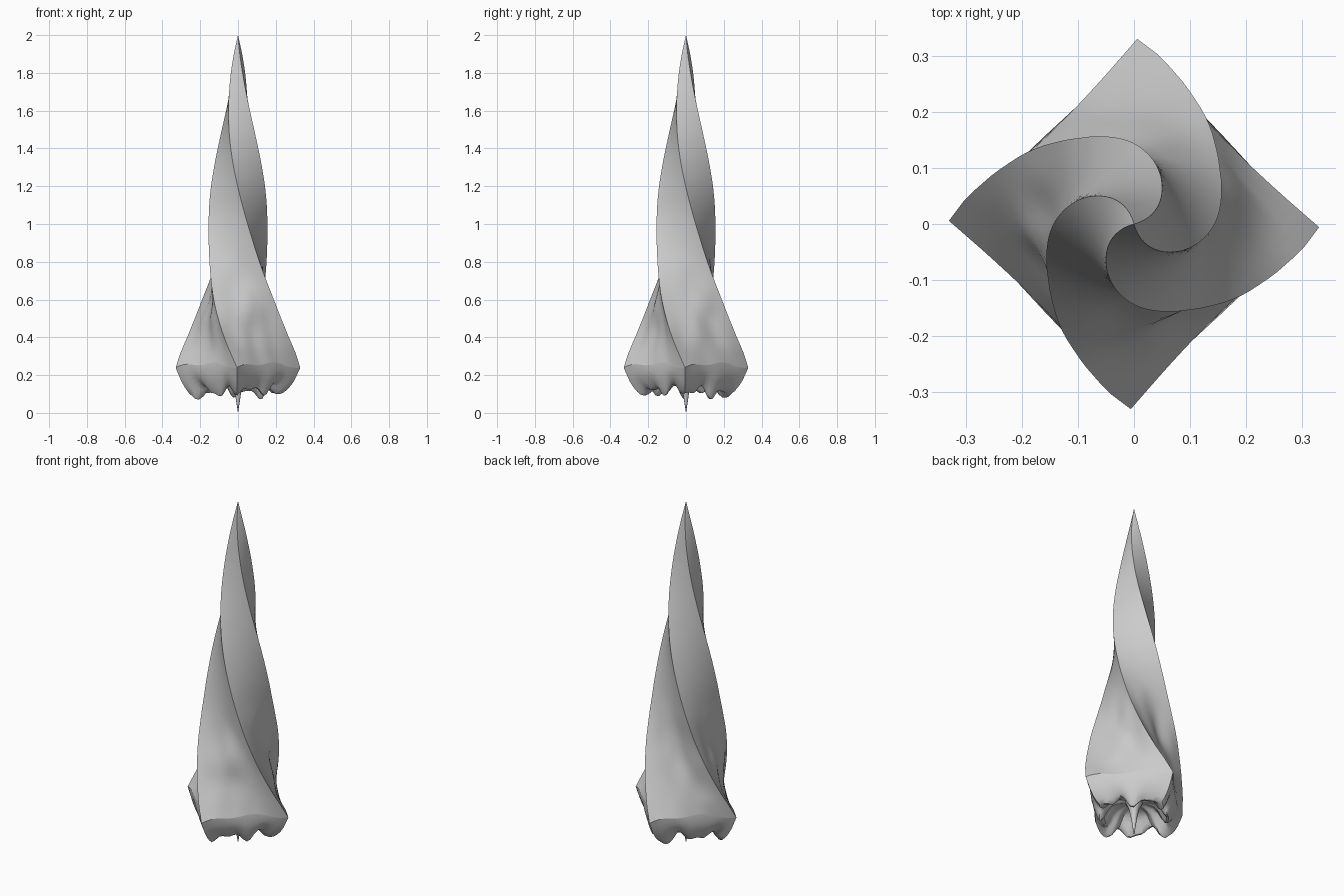
import bpy, bmesh, math
from mathutils import Vector, noise

if "Cube" in bpy.data.objects:
    bpy.data.objects.remove(bpy.data.objects["Cube"])

SIDES, SEG = 4, 18          # square section, points per side
N = SIDES * SEG

def lerp_table(table, x):
    for (x0, y0), (x1, y1) in zip(table, table[1:]):
        if x <= x1:
            return y0 + (y1 - y0) * (x - x0) / (x1 - x0)
    return table[-1][1]

# corner radius at each height of the twisted spire
RADIUS = [(0.25, .330), (0.33, .303), (0.4, .279), (0.5, .251), (0.6, .229),
          (0.73, .201), (0.85, .181), (1.0, .164), (1.1, .154), (1.2, .143),
          (1.35, .122), (1.5, .098), (1.68, .067), (1.8, .045), (1.9, .024), (2.0, 0)]
# sideways bow of the faces at each height
BOW = [(0.25, -.03), (0.45, -.06), (0.7, -.05), (1.0, 0), (2.0, .03)]

def section(radius, angle, z, bow=0.0, wobble=0.0):
    """One square ring, corners on 'radius', sides bowed by 'bow'."""
    pts = []
    for s in range(SIDES):
        a0 = angle + s * math.pi / 2
        c0 = Vector((math.cos(a0), math.sin(a0), 0)) * radius
        c1 = Vector((-math.sin(a0), math.cos(a0), 0)) * radius
        out = (c0 + c1).normalized()
        for i in range(SEG):
            t = i / SEG
            mid = math.sin(math.pi * t)
            p = c0.lerp(c1, t) + out * bow * radius * mid
            p.z = z
            p += out * wobble * mid * noise.noise(Vector((p.x * 9, p.y * 9, z * 5)))
            pts.append(p)
    return pts

def twist(z):
    return math.radians(-1 - 94.5 * (z - 0.25))

rings = []

# underside, from the centre outward: (scale, height, jaggedness, roundness)
UNDER = [(.08, .20, .0, 1), (.22, .20, .005, 1), (.36, .19, .012, .9), (.46, .165, .025, .7),
         (.55, .13, .035, .5), (.63, .112, .036, .35), (.70, .112, .035, .22),
         (.77, .127, .028, .12), (.84, .15, .02, .05), (.90, .176, .012, 0), (.96, .215, .006, -.02)]
for sc, z, jag, rnd in UNDER:
    ring = section(.33 * sc, twist(.25), z, bow=.28 * rnd)
    for i, p in enumerate(ring):
        a = math.tau * i / N
        lobes = .5 * math.cos(8 * a + 2.6) + .35 * math.sin(13 * a + .7) \
            + .7 * noise.noise(Vector((math.cos(a) * 3, math.sin(a) * 3, 1.3)))
        p.z = max(.055, p.z + jag * lobes)
        k = 1 + jag * .8 * math.sin(8 * a + 1)
        p.x *= k
        p.y *= k
    rings.append(ring)

# wavy hem
HEM = len(rings)
hem = section(.33, twist(.25), .25, bow=-.04)
for i, p in enumerate(hem):
    t = (i % SEG) / SEG
    p.z += .022 * math.sin(math.pi * t) + .008 * math.sin(2 * math.tau * t) - .01
rings.append(hem)

# twisted body
STEPS = 44
for k in range(1, STEPS):
    z = .28 + (2.0 - .28) * k / STEPS
    w = .03 * max(0, 1 - abs(z - .52) / .35)
    rings.append(section(lerp_table(RADIUS, z), twist(z), z, lerp_table(BOW, z), w))

def finish(bm, name, angle):
    bmesh.ops.recalc_face_normals(bm, faces=bm.faces)
    me = bpy.data.meshes.new(name)
    bm.to_mesh(me)
    bm.free()
    ob = bpy.data.objects.new(name, me)
    bpy.context.collection.objects.link(ob)
    bpy.ops.object.select_all(action='DESELECT')
    ob.select_set(True)
    bpy.context.view_layer.objects.active = ob
    bpy.ops.object.shade_smooth_by_angle(angle=math.radians(angle))
    return ob

bm = bmesh.new()
loops = [[bm.verts.new(p) for p in r] for r in rings]
for lo, hi in zip(loops, loops[1:]):
    for i in range(N):
        j = (i + 1) % N
        bm.faces.new((lo[i], lo[j], hi[j], hi[i]))
tip = bm.verts.new((0, 0, 2))
hub = bm.verts.new((0, 0, .20))
for i in range(N):
    j = (i + 1) % N
    bm.faces.new((loops[-1][i], loops[-1][j], tip))
    bm.faces.new((loops[0][j], loops[0][i], hub))
spire = finish(bm, "twisted_spire", 42)

# keep the hem line crisp
hem_ids = range(HEM * N, (HEM + 1) * N)
for e in spire.data.edges:
    if e.vertices[0] in hem_ids and e.vertices[1] in hem_ids:
        e.use_edge_sharp = True

# thin spike hanging under the centre
bm = bmesh.new()
prof = [(.008, .05), (.017, .11), (.028, .16), (.05, .21)]
rows = [[bm.verts.new((r * math.cos(math.tau * i / 12), r * math.sin(math.tau * i / 12), z))
         for i in range(12)] for r, z in prof]
point = bm.verts.new((0, 0, 0))
for i in range(12):
    j = (i + 1) % 12
    bm.faces.new((point, rows[0][j], rows[0][i]))
    for a, b in zip(rows, rows[1:]):
        bm.faces.new((a[i], a[j], b[j], b[i]))
finish(bm, "center_spike", 40)
